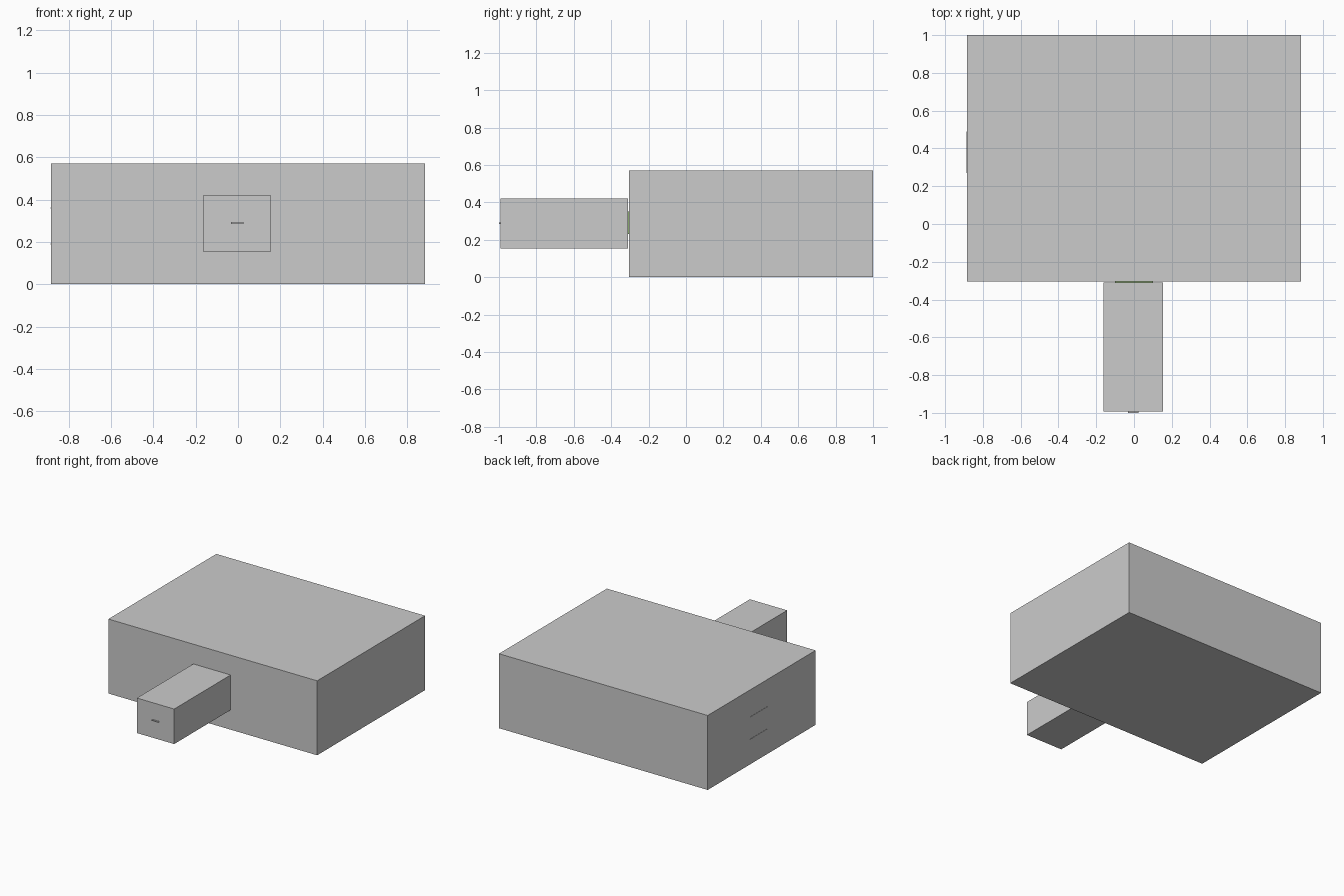
import bpy

if "Cube" in bpy.data.objects:
    bpy.data.objects.remove(bpy.data.objects["Cube"])


def box(name, x, y, z):
    """Box from (min, max) ranges on each axis."""
    bpy.ops.mesh.primitive_cube_add(size=1, location=[sum(r) / 2 for r in (x, y, z)])
    ob = bpy.context.object
    ob.name = name
    ob.scale = [r[1] - r[0] for r in (x, y, z)]
    bpy.ops.object.transform_apply(location=False, rotation=False, scale=True)
    return ob


# Main block and the smaller block projecting from its front
box("main_body", (-0.884, 0.884), (-0.305, 1.0), (0.0, 0.57))
box("front_block", (-0.162, 0.154), (-0.992, -0.309), (0.153, 0.421))

# Thin green plate joining the two blocks
plate = box("joint_plate", (-0.10, 0.10), (-0.312, -0.302), (0.23, 0.35))
green = bpy.data.materials.new("green")
green.diffuse_color = (0.25, 0.4, 0.15, 1)
green.use_nodes = True
green.node_tree.nodes["Principled BSDF"].inputs["Base Color"].default_value = green.diffuse_color
plate.data.materials.append(green)

# Small raised strip on the nose of the front block
box("nose_strip", (-0.033, 0.025), (-1.0, -0.99), (0.285, 0.293))

# Pair of fine strips on the left side
for label, z in (("upper", 0.36), ("lower", 0.19)):
    box(f"side_strip_{label}", (-0.886, -0.88), (0.27, 0.49), (z - 0.003, z + 0.003))
